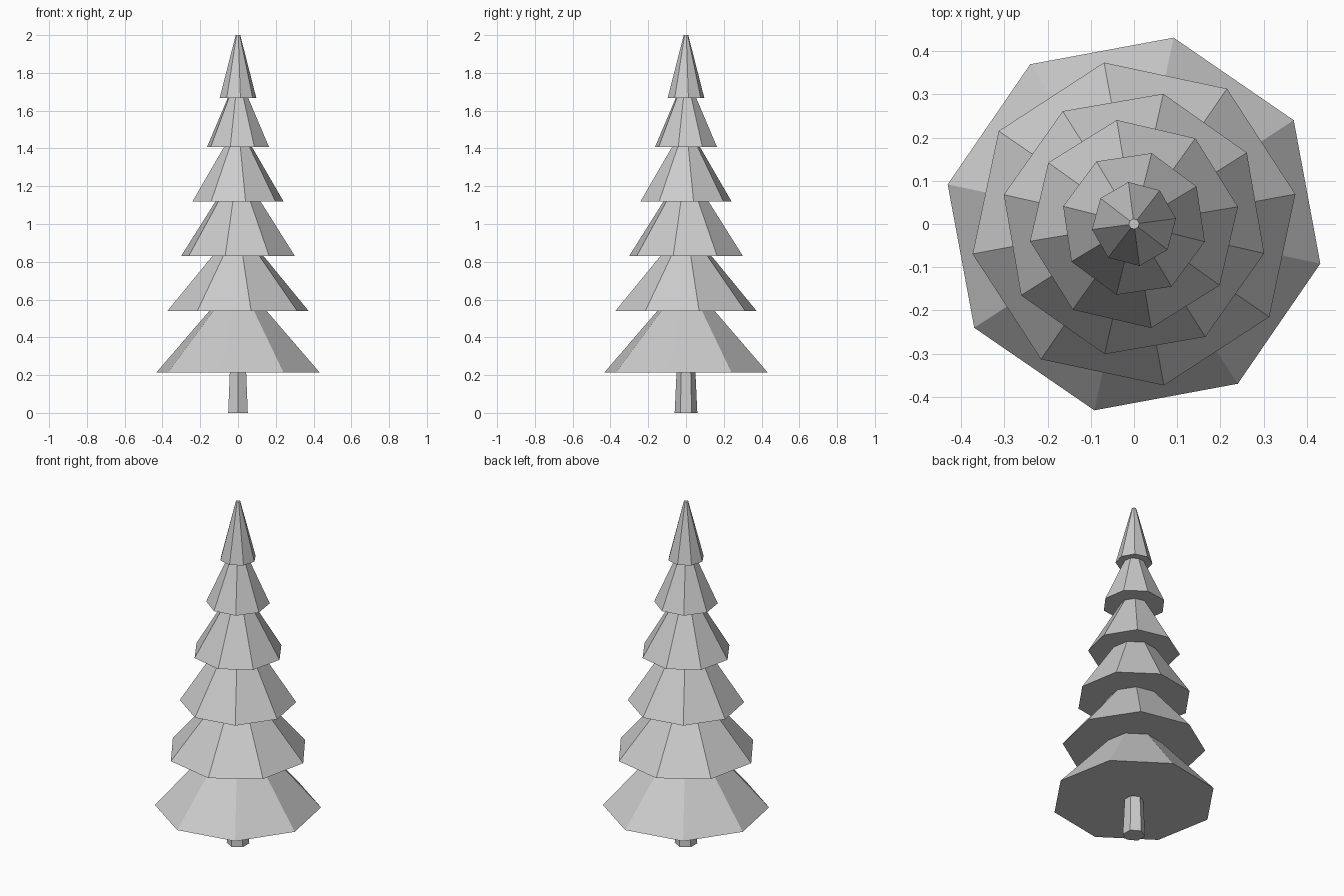
import bpy
from math import radians

if "Cube" in bpy.data.objects:
    bpy.data.objects.remove(bpy.data.objects["Cube"])


def frustum(name, sides, r_bottom, r_top, z_bottom, z_top, angle):
    """Tapered prism whose first corner points at `angle` degrees from +x."""
    bpy.ops.mesh.primitive_cone_add(
        vertices=sides, radius1=r_bottom, radius2=r_top,
        depth=z_top - z_bottom, location=(0, 0, (z_bottom + z_top) / 2),
        # primitive corners start on +y
        rotation=(0, 0, radians(angle - 90)))
    obj = bpy.context.object
    obj.name = name
    return obj


# Six-sided trunk with a slight taper
frustum("trunk", 6, 0.06, 0.05, 0.0, 0.215, 90)

# Branch tiers: bottom radius, top radius, bottom z, corner angle
tiers = [
    (0.441, 0.155, 0.215, 33.0),
    (0.380, 0.138, 0.54, 10.5),
    (0.309, 0.122, 0.83, 32.3),
    (0.244, 0.075, 1.12, 9.4),
    (0.169, 0.056, 1.408, 31.0),
    (0.098, 0.012, 1.667, 7.5),
]
tops = [t[2] for t in tiers[1:]] + [2.0]
for i, ((r0, r1, z0, angle), z1) in enumerate(zip(tiers, tops), 1):
    frustum(f"branch_tier_{i}", 8, r0, r1, z0, z1, angle)
